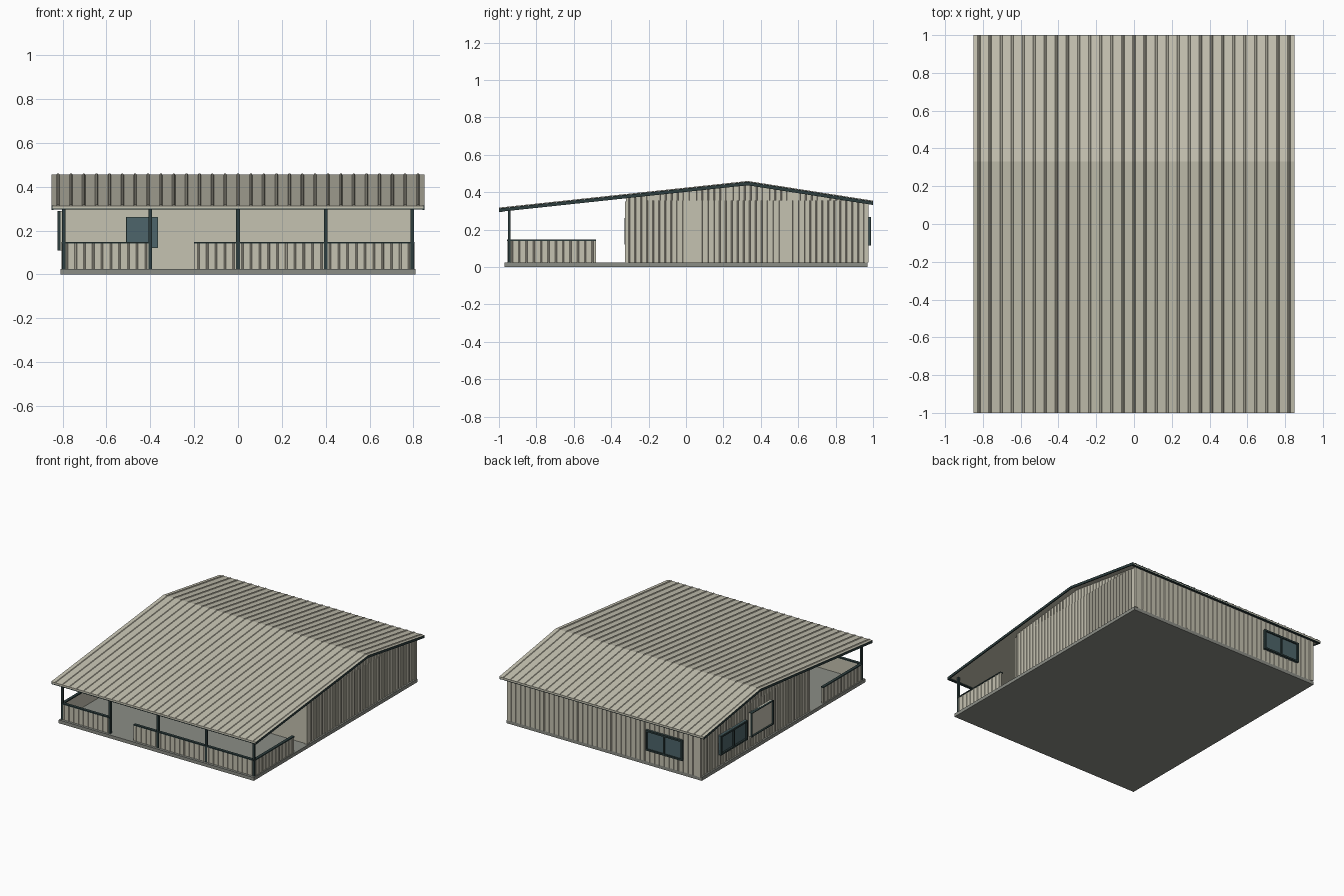
import bpy, bmesh
from mathutils import Vector

if "Cube" in bpy.data.objects:
    bpy.data.objects.remove(bpy.data.objects["Cube"])


def material(name, rgb):
    m = bpy.data.materials.new(name)
    m.diffuse_color = (*rgb, 1)
    m.use_nodes = True
    m.node_tree.nodes["Principled BSDF"].inputs["Base Color"].default_value = m.diffuse_color
    return m


TAN = material("tan cladding", (0.56, 0.54, 0.44))
DARK = material("dark green trim", (0.026, 0.048, 0.048))
GREY = material("concrete grey", (0.26, 0.27, 0.24))
GLASS = material("blue grey glass", (0.075, 0.13, 0.145))


def make(name, bm, mat):
    bmesh.ops.recalc_face_normals(bm, faces=bm.faces)
    mesh = bpy.data.meshes.new(name)
    bm.to_mesh(mesh)
    bm.free()
    mesh.materials.append(mat)
    ob = bpy.data.objects.new(name, mesh)
    bpy.context.collection.objects.link(ob)
    return ob


def box(name, x, y, z, mat):
    bm = bmesh.new()
    bmesh.ops.create_cube(bm, size=1)
    for v in bm.verts:
        v.co = [(a + b) / 2 + c * (b - a) for c, (a, b) in zip(v.co, (x, y, z))]
    return make(name, bm, mat)


def prism(name, poly, x0, x1, mat):
    """Side profile in y and z, extruded along x."""
    bm = bmesh.new()
    face = bm.faces.new([bm.verts.new((x0, y, z)) for y, z in poly])
    ext = bmesh.ops.extrude_face_region(bm, geom=[face])
    bmesh.ops.translate(bm, vec=(x1 - x0, 0, 0),
                        verts=[v for v in ext["geom"] if isinstance(v, bmesh.types.BMVert)])
    return make(name, bm, mat)


def ribbed(name, a, b, edges, normal, pitch, depth=0.004, mat=TAN):
    """Ribbed sheet from u=a to u=b; edges(u) gives the bottom and top points."""
    n = max(1, round((b - a) / pitch))
    p = (b - a) / n
    prof = [(a, 0)]
    for i in range(n):
        s = a + i * p
        prof += [(s + p * 0.38, 0), (s + p * 0.44, depth), (s + p * 0.56, depth), (s + p * 0.62, 0)]
    prof.append((b, 0))
    bm = bmesh.new()
    rows = [[bm.verts.new(Vector(q) + Vector(normal) * d) for q in edges(u)] for u, d in prof]
    for r, s in zip(rows, rows[1:]):
        bm.faces.new((r[0], s[0], s[1], r[1]))
    return make(name, bm, mat)


def roof_z(y):
    return 0.46 - 0.107 * (0.33 - y) if y < 0.33 else 0.46 - 0.157 * (y - 0.33)


def band(top, bottom, y0=-1.0, y1=1.0):
    ys = (y0, 0.33, y1)
    return [(y, roof_z(y) - top) for y in ys] + [(y, roof_z(y) - bottom) for y in reversed(ys)]


FLOOR, EAVE = 0.025, 0.355
FRONT, BACK = -0.32, 0.97

# Slab and house body
box("slab", (-0.81, 0.81), (-0.97, 0.97), (0, FLOOR), GREY)
prism("house_body", [(FRONT, FLOOR), (BACK, FLOOR)] +
      [(y, roof_z(y) - 0.012) for y in (BACK, 0.33, FRONT)], -0.795, 0.795, TAN)

# Ribbed cladding on side walls, gables and back
for s, side in ((-1, "left"), (1, "right")):
    x = s * 0.797
    ribbed(side + "_wall_cladding", FRONT, BACK,
           lambda y: ((x, y, FLOOR), (x, y, min(EAVE, roof_z(y) - 0.012))), (s, 0, 0), 0.032)
    xg = s * 0.7965
    for part, y0, y1 in (("front", FRONT, 0.33), ("rear", 0.33, 0.95)):
        ribbed(f"{side}_gable_{part}", y0, y1,
               lambda y: ((xg, y, EAVE), (xg, y, max(EAVE, roof_z(y) - 0.012))), (s, 0, 0), 0.032)
ribbed("back_wall_cladding", -0.795, 0.795,
       lambda x: ((x, 0.971, FLOOR), (x, 0.971, 0.352)), (0, 1, 0), 0.04, 0.003)

# Corner flashings
for s in (-1, 1):
    for y0, y1, n in ((FRONT - 0.006, FRONT + 0.012, "front"), (BACK - 0.012, BACK + 0.006, "back")):
        box(n + "_corner_flashing", sorted((s * 0.78, s * 0.803)), (y0, y1), (FLOOR, 0.35), TAN)

# Roof deck, ribbed sheets, barge boards and gutters
prism("roof_deck", band(0.005, 0.017), -0.846, 0.846, TAN)
for name, y0, y1 in (("front_roof_sheet", -1, 0.33), ("back_roof_sheet", 0.33, 1)):
    ribbed(name, -0.85, 0.85, lambda x: ((x, y0, roof_z(y0) - 0.004), (x, y1, roof_z(y1) - 0.004)),
           (0, 0, 1), 0.0586)
for s in (-1, 1):
    prism("barge_board", band(0.0045, 0.023), s * 0.842, s * 0.85, DARK)
box("front_gutter", (-0.85, 0.85), (-1, -0.982), (0.295, 0.312), DARK)
box("back_gutter", (-0.85, 0.85), (0.982, 1), (0.333, 0.35), DARK)

# Veranda posts
for x in (-0.795, -0.4, 0, 0.4, 0.795):
    box("veranda_post", (x - 0.008, x + 0.008), (-0.953, -0.937), (FLOOR, roof_z(-0.945) - 0.015), DARK)

# Low veranda walls with dark caps
for x0, x1 in ((-0.8, -0.4), (-0.2, 0.8)):
    box("front_low_wall", (x0, x1), (-0.95, -0.94), (FLOOR, 0.14), TAN)
    ribbed("front_low_cladding", x0, x1,
           lambda x: ((x, -0.951, FLOOR), (x, -0.951, 0.14)), (0, -1, 0), 0.04, 0.003)
    box("front_low_wall_cap", (x0, x1), (-0.956, -0.934), (0.14, 0.148), DARK)
for s in (-1, 1):
    box("side_low_wall", sorted((s * 0.79, s * 0.8)), (-0.95, -0.48), (FLOOR, 0.14), TAN)
    x = s * 0.801
    ribbed("side_low_cladding", -0.95, -0.48,
           lambda y: ((x, y, FLOOR), (x, y, 0.14)), (s, 0, 0), 0.04, 0.003)
    box("side_low_wall_cap", sorted((s * 0.784, s * 0.806)), (-0.95, -0.48), (0.14, 0.148), DARK)


def window(name, axis, wall, out, a, b, z0, z1, pane=GLASS, mullion=True, t=0.012):
    """Framed panel on a wall facing along the given axis."""
    def bar(part, u, z, depth, mat):
        d = sorted((wall, wall + (out - wall) * depth))
        box(f"{name}_{part}", *((d, u) if axis == "x" else (u, d)), z, mat)
    bar("pane", (a, b), (z0, z1), 0.6, pane)
    bar("sill", (a, b), (z0, z0 + t), 1, DARK)
    bar("head", (a, b), (z1 - t, z1), 1, DARK)
    mids = [a + t / 2, b - t / 2] + ([(a + b) / 2] if mullion else [])
    for m in mids:
        bar("upright", (m - t / 2, m + t / 2), (z0 + t, z1 - t), 1, DARK)


window("back_window", "y", 0.965, 0.99, -0.66, -0.355, 0.115, 0.268)
window("left_window", "x", -0.79, -0.822, 0.44, 0.755, 0.11, 0.255)
window("left_shutter", "x", -0.79, -0.824, 0.135, 0.395, 0.11, 0.29, TAN, False, 0.005)

# Entrance door with glazed panel
box("front_door", (-0.51, -0.305), (FRONT - 0.004, FRONT), (FLOOR, 0.27), TAN)
window("door_glass", "y", FRONT, FRONT - 0.009, -0.51, -0.365, 0.12, 0.262, GLASS, False, 0.004)
